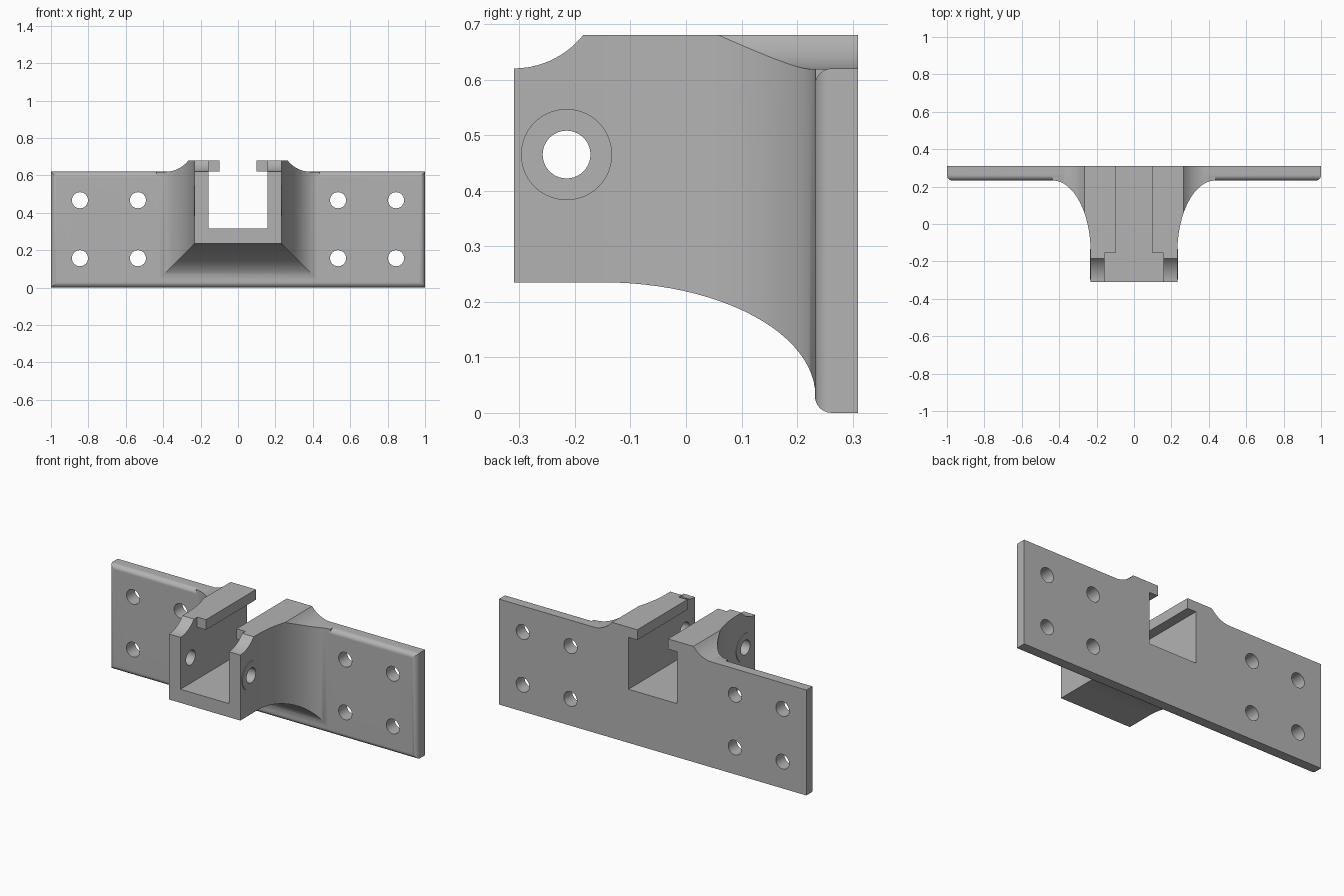
import bpy, bmesh, math

if "Cube" in bpy.data.objects:
    bpy.data.objects.remove(bpy.data.objects["Cube"])

metal = bpy.data.materials.new("grey metal")
metal.diffuse_color = (0.45, 0.45, 0.45, 1)
metal.use_nodes = True
metal.node_tree.nodes["Principled BSDF"].inputs["Base Color"].default_value = metal.diffuse_color


def make_object(name, bm):
    bmesh.ops.recalc_face_normals(bm, faces=bm.faces)
    me = bpy.data.meshes.new(name)
    bm.to_mesh(me)
    bm.free()
    me.materials.append(metal)
    ob = bpy.data.objects.new(name, me)
    bpy.context.collection.objects.link(ob)
    return ob


def loft(name, rings):
    """Solid through matching closed rings."""
    bm = bmesh.new()
    vr = [[bm.verts.new(p) for p in r] for r in rings]
    n = len(vr[0])
    for a, b in zip(vr, vr[1:]):
        for i in range(n):
            bm.faces.new((a[i], a[(i + 1) % n], b[(i + 1) % n], b[i]))
    bm.faces.new(vr[0][::-1])
    bm.faces.new(vr[-1])
    return make_object(name, bm)


def box(name, x0, x1, y0, y1, z0, z1):
    return loft(name, [[(x0, y, z0), (x1, y, z0), (x1, y, z1), (x0, y, z1)] for y in (y0, y1)])


def cylinder(name, axis, centre, r, a, b, n=40):
    """Cylinder from a to b along x or y; centre is the other two coordinates."""
    rings = []
    for t in (a, b):
        pts = [(centre[0] + r * math.cos(2 * math.pi * i / n),
                centre[1] + r * math.sin(2 * math.pi * i / n)) for i in range(n)]
        rings.append([(t, p, q) if axis == 'x' else (p, t, q) for p, q in pts])
    return loft(name, rings)


def boolean(ob, other, op):
    m = ob.modifiers.new(op, 'BOOLEAN')
    m.operation, m.object, m.solver = op, other, 'EXACT'
    bpy.context.view_layer.objects.active = ob
    bpy.ops.object.modifier_apply(modifier=m.name)
    bpy.data.objects.remove(other)


BACK, FACE, HALF = 0.31, 0.232, 0.232

# Mounting plate with rounded front edges
plate = box("bracket", -1, 1, FACE, BACK, 0, 0.62)
bm = bmesh.new()
bm.from_mesh(plate.data)
edges = [e for e in bm.edges if all(abs(v.co.y - FACE) < 1e-4 for v in e.verts)]
bmesh.ops.bevel(bm, geom=edges, offset=0.03, segments=6, profile=0.5, affect='EDGES')
bm.to_mesh(plate.data)
bm.free()

# Flared block: an elliptical sweep outward and downward into the plate
sections = [(-0.31, 0.0)]
for i in range(25):
    a = math.pi / 2 * i / 24
    sections.append((-0.15 + 0.383 * math.sin(a), 0.205 * (1 - math.cos(a))))
sections.append((BACK, 0.205))
block = loft("flared_block", [[(-HALF - d, y, 0.235 - d), (HALF + d, y, 0.235 - d),
                               (HALF + d, y, 0.75), (-HALF - d, y, 0.75)] for y, d in sections])

# Concave arc of radius 0.16, rising 0.06 over 0.125
R = 0.16
sweep = math.asin(0.125 / R)
arc = [(R * math.sin(sweep * i / 10), R * (1 - math.cos(sweep * i / 10))) for i in range(11)]

# Trim the top to a raised deck with concave shoulders
right = [(0.6, 0.619)] + [(0.39 - u, 0.619 + v * 0.061 / arc[-1][1]) for u, v in arc]
outline = [(-0.6, -0.1), (0.6, -0.1)] + right + [(-x, z) for x, z in reversed(right)]
trim = loft("deck_trim", [[(x, y, z) for x, z in outline] for y in (-0.5, 0.5)])
boolean(block, trim, 'INTERSECT')

# Concave notch across the front of both walls
notch = [(-0.4, 0.62)] + [(-0.31 + u, 0.62 + v) for u, v in arc] + [(-0.18, 0.75), (-0.4, 0.75)]
boolean(block, loft("front_notch", [[(x, y, z) for y, z in notch] for x in (-0.6, 0.6)]), 'DIFFERENCE')
boolean(plate, block, 'UNION')

# Pin bosses on the cheeks
for s in (-1, 1):
    boolean(plate, cylinder("pin_boss", 'x', (-0.215, 0.465), 0.082, s * 0.2, s * 0.236, 56), 'UNION')

# Channel, lip slot and open front
for x, y0, z0, z1 in ((0.157, -0.5, 0.315, 0.62), (0.1, -0.5, 0.55, 0.8)):
    boolean(plate, box("channel", -x, x, y0, 0.5, z0, z1), 'DIFFERENCE')
boolean(plate, box("open_front", -0.157, 0.157, -0.5, -0.155, 0.5, 0.8), 'DIFFERENCE')

# Pin hole through both walls, and the eight screw holes
boolean(plate, cylinder("pin_hole", 'x', (-0.215, 0.465), 0.043, -0.5, 0.5), 'DIFFERENCE')
for x in (-0.845, -0.535, 0.535, 0.845):
    for z in (0.157, 0.467):
        boolean(plate, cylinder("screw_hole", 'y', (x, z), 0.043, 0.1, 0.5), 'DIFFERENCE')

# Smooth curves, crisp edges
bpy.ops.object.select_all(action='DESELECT')
plate.select_set(True)
bpy.context.view_layer.objects.active = plate
bpy.ops.object.shade_smooth_by_angle(angle=math.radians(30))
weighted = plate.modifiers.new("even_shading", 'WEIGHTED_NORMAL')
weighted.keep_sharp = True
